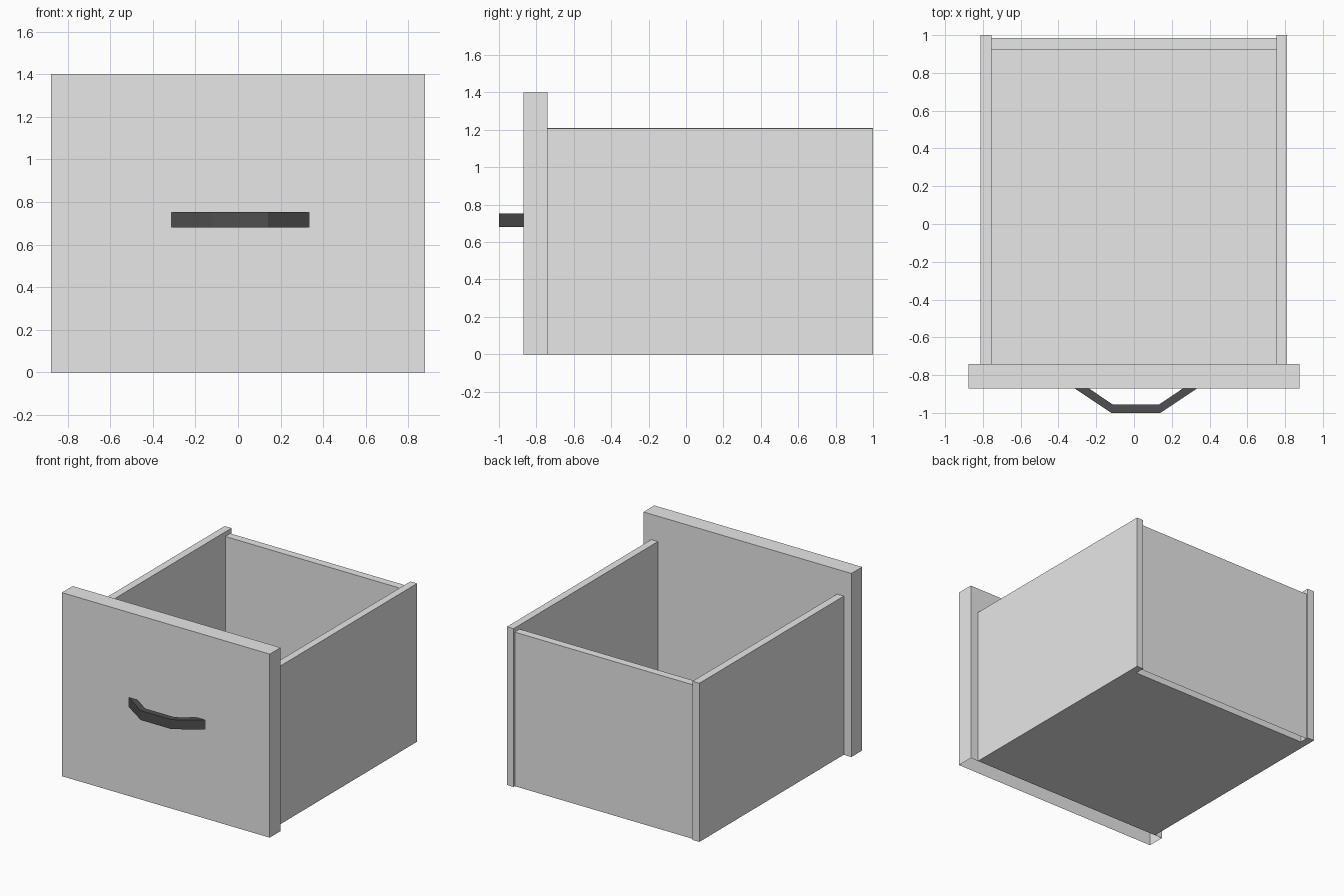
import bpy, bmesh

if "Cube" in bpy.data.objects:
    bpy.data.objects.remove(bpy.data.objects["Cube"])


def material(name, value):
    m = bpy.data.materials.new(name)
    m.diffuse_color = (value, value, value, 1)
    m.use_nodes = True
    m.node_tree.nodes["Principled BSDF"].inputs["Base Color"].default_value = m.diffuse_color
    return m


def finish(name, bm, mat):
    bmesh.ops.recalc_face_normals(bm, faces=bm.faces)
    me = bpy.data.meshes.new(name)
    bm.to_mesh(me)
    bm.free()
    me.materials.append(mat)
    ob = bpy.data.objects.new(name, me)
    bpy.context.collection.objects.link(ob)
    return ob


def prism(name, outline, z0, z1, mat, open_bottom=False):
    """Extrude a flat xy outline from z0 up to z1."""
    bm = bmesh.new()
    base = bm.faces.new([bm.verts.new((x, y, z0)) for x, y in outline])
    top = bmesh.ops.extrude_face_region(bm, geom=[base], use_keep_orig=True)["geom"]
    bmesh.ops.translate(bm, verts=[g for g in top if isinstance(g, bmesh.types.BMVert)],
                        vec=(0, 0, z1 - z0))
    bmesh.ops.recalc_face_normals(bm, faces=bm.faces)
    if open_bottom:
        low = [f for f in bm.faces if all(abs(v.co.z - z0) < 1e-5 for v in f.verts)]
        bmesh.ops.delete(bm, geom=low, context='FACES_ONLY')
    return finish(name, bm, mat)


def board(name, x0, x1, y0, y1, z0, z1, mat, open_bottom=False):
    return prism(name, [(x0, y0), (x1, y0), (x1, y1), (x0, y1)], z0, z1, mat, open_bottom)


grey = material("light grey board", 0.8)
dark = material("dark handle", 0.08)

# Front and back panels, open underneath
board("front_panel", -0.877, 0.877, -0.87, -0.74, 0, 1.4, grey, True)
board("back_panel", -0.755, 0.755, 0.925, 0.985, 0, 1.175, grey, True)

# Side panels
board("left_side", -0.813, -0.755, -0.74, 1.0, 0, 1.21, grey)
board("right_side", 0.755, 0.811, -0.74, 1.0, 0, 1.207, grey)

# Thin floor
board("drawer_floor", -0.755, 0.755, -0.74, 0.925, 0, 0.015, grey)

# Bent handle
prism("handle", [(-0.315, -0.87), (-0.12, -1.0), (0.14, -1.0), (0.335, -0.87),
                 (0.26, -0.87), (0.133, -0.955), (-0.113, -0.955), (-0.24, -0.87)],
      0.68, 0.752, dark)
